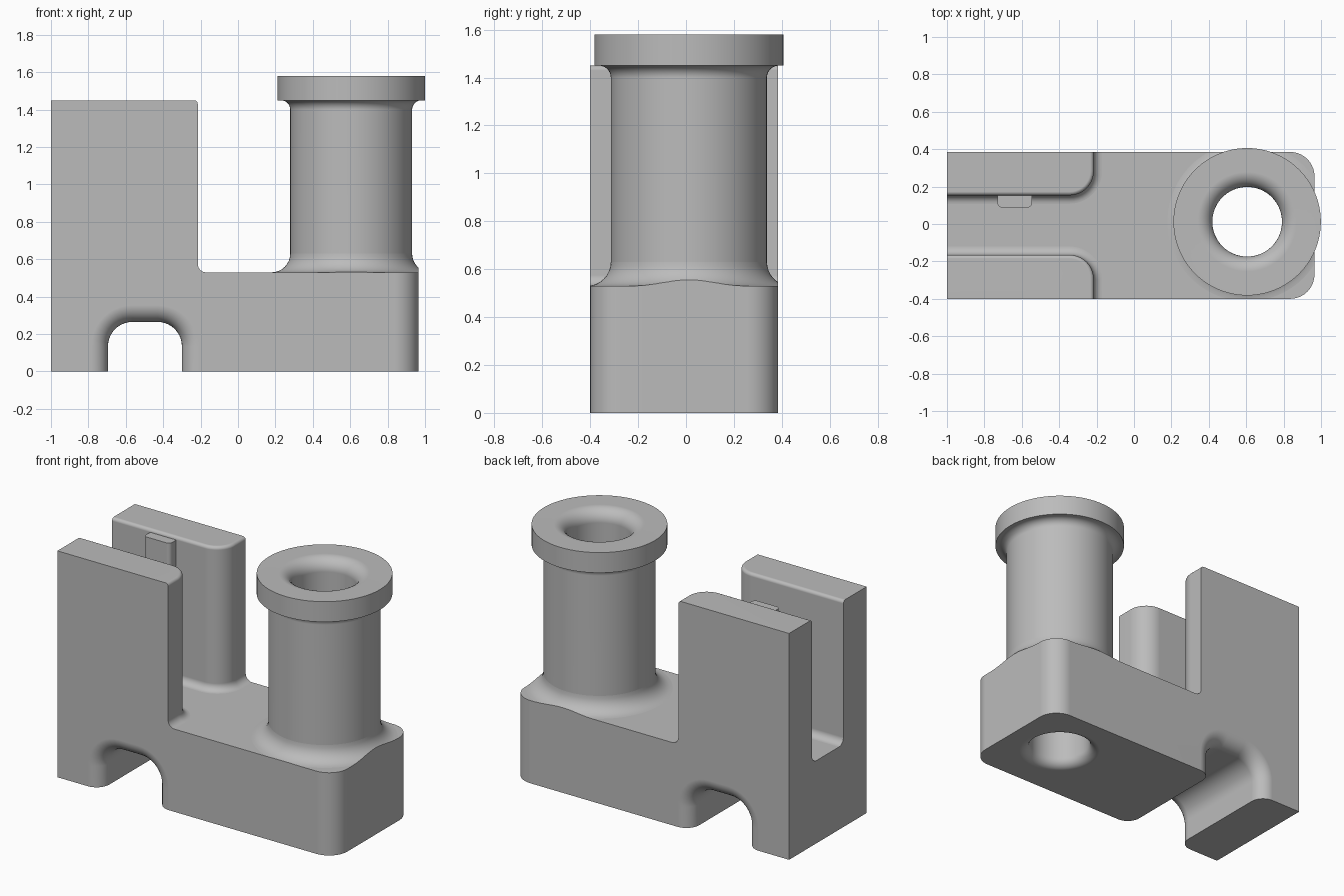
import bpy, bmesh
from math import sin, cos, pi

old = bpy.data.objects.get("Cube")
if old:
    bpy.data.objects.remove(old)

grey = bpy.data.materials.new("plain grey")
grey.use_nodes = True
grey.diffuse_color = (0.5, 0.5, 0.5, 1)
grey.node_tree.nodes["Principled BSDF"].inputs["Base Color"].default_value = (0.5, 0.5, 0.5, 1)

LEFT, RIGHT, FRONT, BACK, DECK = -1.0, 0.965, -0.4, 0.385, 0.53
WALL_TOP, WALL_END, SLOT_FRONT, SLOT_BACK = 1.45, -0.215, -0.165, 0.153
AXIS_X, AXIS_Y, BORE = 0.605, 0.012, 0.186
SEGMENTS = 96


def rounded_rect(x0, x1, y0, y1, radii, steps=10):
    """2D outline; radii run counter-clockwise from the low-x, low-y corner."""
    points = []
    corners = [(x0, y0, 1, 1), (x1, y0, -1, 1), (x1, y1, -1, -1), (x0, y1, 1, -1)]
    for i, ((x, y, sx, sy), r) in enumerate(zip(corners, radii)):
        if r == 0:
            points.append((x, y))
            continue
        for k in range(steps + 1):
            a = pi + (i + k / steps) * pi / 2
            points.append((x + sx * r + r * cos(a), y + sy * r + r * sin(a)))
    return points


def fillet(radius, steps=8):
    """(sideways offset, height) pairs of a concave fillet, from foot to top."""
    angles = [k / steps * pi / 2 for k in range(steps + 1)]
    return [(radius * (1 - sin(a)), radius * (1 - cos(a))) for a in angles]


def loft(name, rings, tube=False):
    bm = bmesh.new()
    loops = [[bm.verts.new(p) for p in ring] for ring in rings]
    pairs = list(zip(loops, loops[1:]))
    if tube:
        pairs.append((loops[-1], loops[0]))
    else:
        bm.faces.new(loops[0])
        bm.faces.new(loops[-1])
    for a, b in pairs:
        for i in range(len(a)):
            j = (i + 1) % len(a)
            bm.faces.new((a[i], a[j], b[j], b[i]))
    bmesh.ops.recalc_face_normals(bm, faces=bm.faces)
    mesh = bpy.data.meshes.new(name)
    bm.to_mesh(mesh)
    bm.free()
    mesh.materials.append(grey)
    obj = bpy.data.objects.new(name, mesh)
    bpy.context.collection.objects.link(obj)
    return obj


def prism(name, outline, z0, z1):
    return loft(name, [[(x, y, z) for x, y in outline] for z in (z0, z1)])


def lathe(name, profile, tube=False):
    turns = [2 * pi * i / SEGMENTS for i in range(SEGMENTS)]
    return loft(name, [[(AXIS_X + r * cos(a), AXIS_Y + r * sin(a), z) for a in turns]
                       for r, z in profile], tube)


def activate(obj):
    bpy.ops.object.select_all(action='DESELECT')
    obj.select_set(True)
    bpy.context.view_layer.objects.active = obj


def boolean(obj, cutter, operation):
    mod = obj.modifiers.new("cut", 'BOOLEAN')
    mod.operation, mod.solver, mod.object = operation, 'EXACT', cutter
    activate(obj)
    bpy.ops.object.modifier_apply(modifier=mod.name)
    bpy.data.objects.remove(cutter)


# Base block with two rounded vertical corners
footprint = rounded_rect(LEFT, RIGHT, FRONT, BACK, [0, 0.13, 0.13, 0])
base = prism("base", footprint, 0, DECK)

# Arched cross channel, flared at both mouths
FLARE = 0.09
front_half = [(FLARE, FRONT - 0.1)] + [(o, FRONT + d) for o, d in fillet(FLARE)]
back_half = [(o, BACK + FRONT - y) for o, y in reversed(front_half)]
channel = []
for off, y in front_half + back_half:
    arch = rounded_rect(-0.695 - off, -0.3 + off, -0.1, 0.265 + off,
                        [0, 0, 0.13 + off, 0.13 + off])
    channel.append([(x, y, z) for x, z in arch])
boolean(base, loft("channel_cutter", channel), 'DIFFERENCE')

# Bore through the base, eased at the bottom
LIP = 0.06
bore = [(BORE + LIP, -0.1)] + [(BORE + o, h) for o, h in fillet(LIP)] + [(BORE, DECK + 0.1)]
boolean(base, lathe("bore_cutter", bore), 'DIFFERENCE')

# Hollow column with a flange and an eased top opening
TOP, FLANGE_Z, SHAFT, FLANGE = 1.58, 1.45, 0.326, 0.394
profile = [(BORE, DECK), (SHAFT, DECK)]
profile += [(SHAFT + o, FLANGE_Z - h) for o, h in reversed(fillet(0.05))]
profile += [(FLANGE, FLANGE_Z), (FLANGE, TOP)]
profile += [(BORE + o, TOP - h) for o, h in fillet(0.08)]
column = lathe("column", profile, tube=True)

# Fillet collar at the column foot, trimmed to the base outline
collar_profile = [(SHAFT - 0.04, DECK)] + [(SHAFT + o, DECK + h) for o, h in fillet(0.1)]
collar_profile.append((SHAFT - 0.04, DECK + 0.1))
collar = lathe("column_collar", collar_profile, tube=True)
boolean(collar, prism("collar_trim", footprint, 0.3, 1), 'INTERSECT')

# Two upright walls: filleted foot, rounded inner corner, eased top edge
sections = [(o, DECK + h) for o, h in fillet(0.045)]
EASE = 0.02
for k in range(6):
    a = k / 5 * pi / 2
    sections.append((EASE * (cos(a) - 1), WALL_TOP - EASE + EASE * sin(a)))
walls = []
for name in ("front_wall", "back_wall"):
    rings = []
    for off, z in sections:
        r = 0.13 + off
        if name == "front_wall":
            plan = rounded_rect(LEFT, WALL_END + off, FRONT, SLOT_FRONT + off, [0, 0, r, 0])
        else:
            plan = rounded_rect(LEFT, WALL_END + off, SLOT_BACK - off, BACK, [0, r, 0, 0])
        rings.append([(x, y, z) for x, y in plan])
    walls.append(loft(name, rings))

# Narrow key rib inside the slot
rib_plan = rounded_rect(-0.73, -0.545, 0.088, SLOT_BACK + 0.03, [0.025, 0.025, 0, 0], 5)
rib = prism("slot_rib", rib_plan, DECK, 1.43)

# Smooth curved surfaces, keep edges crisp and flats even
for obj in [base, column, collar, rib] + walls:
    activate(obj)
    bpy.ops.object.shade_smooth_by_angle(angle=pi / 6)
    weighted = obj.modifiers.new("even_flats", 'WEIGHTED_NORMAL')
    weighted.keep_sharp = True
